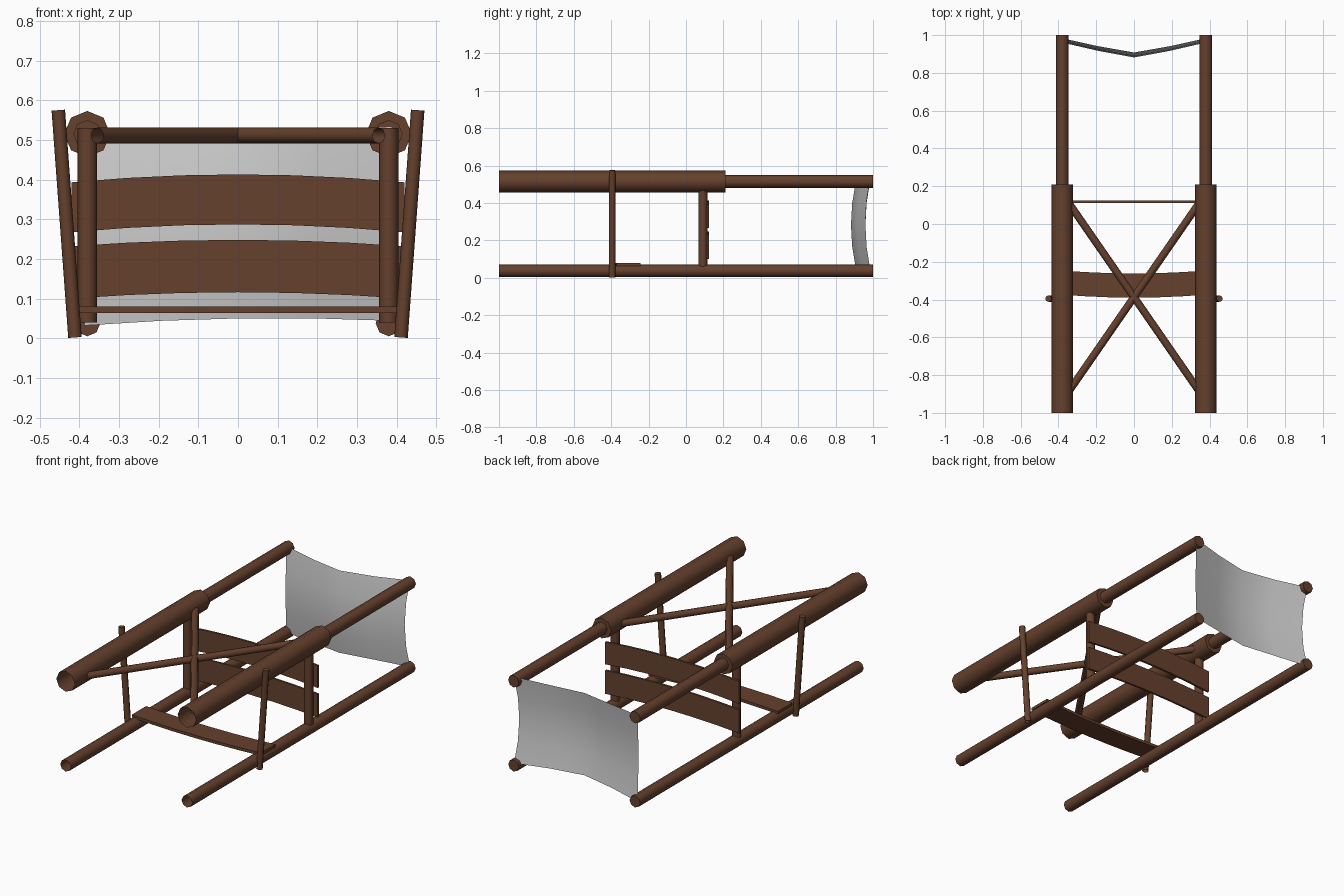
import bpy, math
from mathutils import Vector

if "Cube" in bpy.data.objects:
    bpy.data.objects.remove(bpy.data.objects["Cube"])

wood = bpy.data.materials.new("wood")
wood.diffuse_color = (0.13, 0.052, 0.026, 1)
wood.use_nodes = True
wood.node_tree.nodes["Principled BSDF"].inputs["Base Color"].default_value = wood.diffuse_color


def make(name, verts, faces, mat=wood, smooth=50):
    me = bpy.data.meshes.new(name)
    me.from_pydata(verts, [], faces)
    me.update()
    ob = bpy.data.objects.new(name, me)
    bpy.context.collection.objects.link(ob)
    if mat:
        me.materials.append(mat)
    if smooth:
        me.shade_smooth()
        me.set_sharp_from_angle(angle=math.radians(smooth))
    return ob


def rod(name, a, b, profile, cap_end=False, sides=8):
    """Tube from a to b; profile is a list of (distance 0-1, radius)."""
    a, b = Vector(a), Vector(b)
    d = (b - a).normalized()
    up = Vector((0, 1, 0)) if abs(d.z) > 0.9 else Vector((0, 0, 1))
    u = d.cross(up).normalized()
    v = u.cross(d)
    verts, faces = [], []
    for t, r in profile:
        for i in range(sides):
            w = 2 * math.pi * i / sides
            verts.append(a.lerp(b, t) + r * (math.cos(w) * u + math.sin(w) * v))
    for k in range(len(profile) - 1):
        for i in range(sides):
            j = (i + 1) % sides
            faces.append((k * sides + i, (k + 1) * sides + i,
                          (k + 1) * sides + j, k * sides + j))
    if cap_end:
        faces.append([(len(profile) - 1) * sides + i for i in range(sides)])
    return make(name, verts, faces)


def slat(name, half, section, bow, axis, segs=6):
    """Thin board along x; section is (y0, y1, z0, z1), bowed along an axis."""
    y0, y1, z0, z1 = section
    verts, faces = [], []
    for k in range(segs + 1):
        t = -1 + 2 * k / segs
        off = Vector((0, 0, 0))
        off[axis] = bow * (1 - t * t)
        for y, z in ((y0, z0), (y1, z0), (y1, z1), (y0, z1)):
            verts.append(Vector((half * t, y, z)) + off)
    for k in range(segs):
        for i in range(4):
            j = (i + 1) % 4
            faces.append((k * 4 + i, k * 4 + j, k * 4 + 4 + j, k * 4 + 4 + i))
    faces += [(3, 2, 1, 0), tuple(segs * 4 + i for i in range(4))]
    return make(name, verts, faces, smooth=30)


for s, side in ((-1, "left"), (1, "right")):
    x = 0.38 * s
    # long rails
    rod(f"{side}_upper_rail", (x, -1, 0.515), (x, 1, 0.515),
        [(0, 0.058), (0.605, 0.058), (0.605, 0.034), (1, 0.034)], True)
    rod(f"{side}_lower_rail", (x, -1, 0.038), (x, 1, 0.038),
        [(0, 0.033), (1, 0.033)], True)
    # uprights
    rod(f"{side}_back_post", (x, 0.09, 0.04), (x, 0.09, 0.53),
        [(0, 0.024), (1, 0.024)])
    rod(f"{side}_leaning_post", (0.411 * s, -0.395, 0.002),
        (0.453 * s, -0.395, 0.575), [(0, 0.017), (1, 0.017)], True)
    # crossed brace between the upper rails
    rod(f"{side}_cross_brace", (0.355 * s, -0.9, 0.511),
        (-0.355 * s, 0.125, 0.511), [(0, 0.02), (1, 0.02)])

# boards
slat("upper_back_slat", 0.42, (0.112, 0.124, 0.267, 0.393), 0.02, 2)
slat("lower_back_slat", 0.42, (0.112, 0.124, 0.100, 0.232), 0.016, 2)
slat("seat_slat", 0.405, (-0.372, -0.244, 0.064, 0.080), -0.018, 1)

# sagging cloth stretched between the four rail ends
n = 4
depth = (0.985, 0.942, 0.908, 0.942, 0.985)
verts, faces = [], []
for j in range(n + 1):
    q = -1 + 2 * j / n
    for i in range(n + 1):
        p = -1 + 2 * i / n
        sag = (1 - q * q) * 0.026
        pinch = (1 - q * q) * 0.015
        z = 0.283 + 0.245 * q - 0.012 * q * (1 - p * p) + 0.006 * p
        verts.append(((0.388 - pinch) * p, depth[i] - sag, z))
for j in range(n):
    for i in range(n):
        a = j * (n + 1) + i
        faces.append((a, a + 1, a + n + 2, a + n + 1))
make("back_cloth", verts, faces, mat=None, smooth=50)
